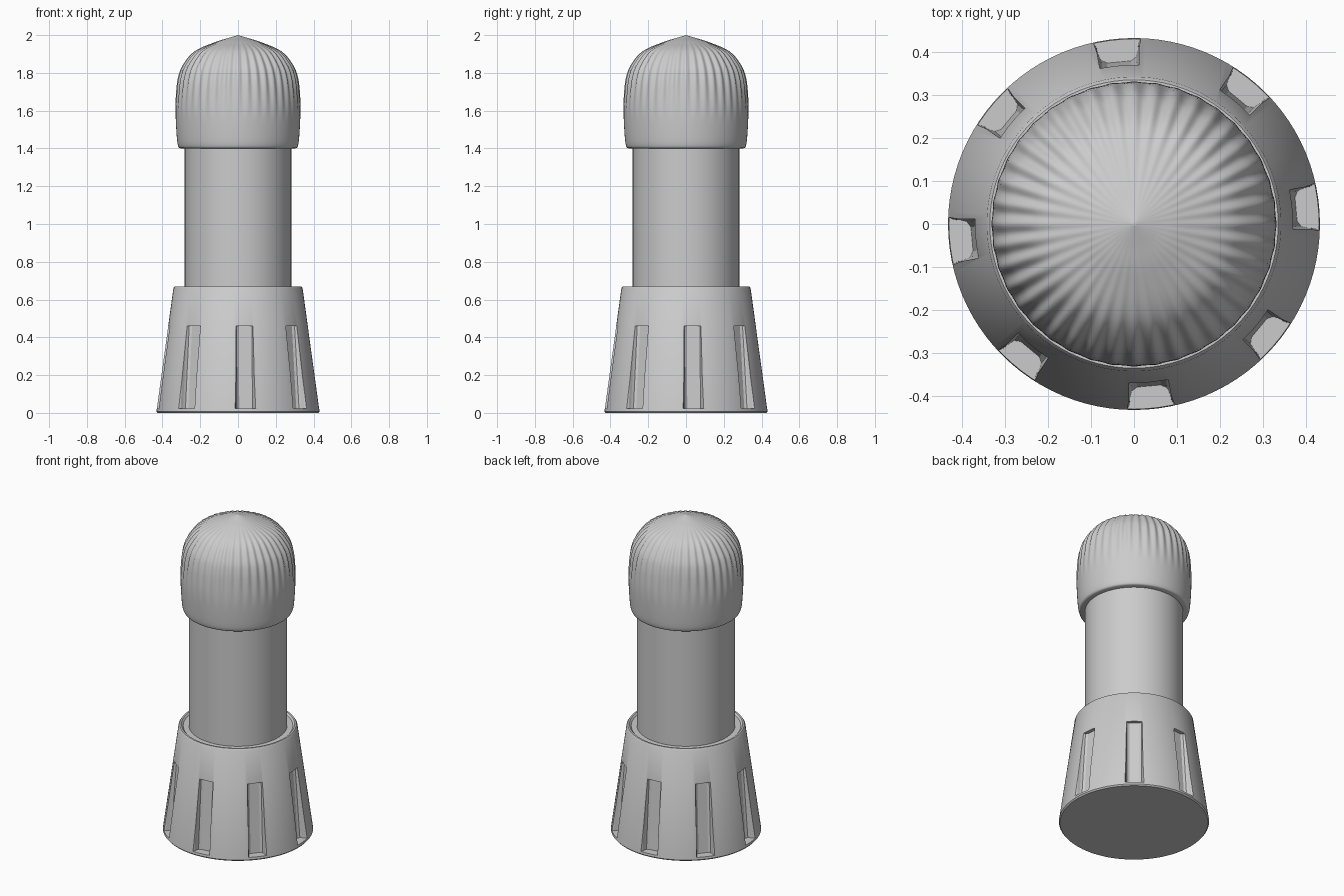
import bpy, bmesh
from math import sin, cos, pi, radians
from mathutils import Vector

if "Cube" in bpy.data.objects:
    bpy.data.objects.remove(bpy.data.objects["Cube"])


def finish(name, bm):
    bmesh.ops.remove_doubles(bm, verts=bm.verts, dist=1e-5)
    bmesh.ops.recalc_face_normals(bm, faces=bm.faces)
    me = bpy.data.meshes.new(name)
    bm.to_mesh(me)
    bm.free()
    ob = bpy.data.objects.new(name, me)
    bpy.context.collection.objects.link(ob)
    return ob


def smooth(ob, angle=30):
    bpy.ops.object.select_all(action='DESELECT')
    bpy.context.view_layer.objects.active = ob
    ob.select_set(True)
    bpy.ops.object.shade_smooth_by_angle(angle=radians(angle))


def lathe(name, profile, seg, ripple=lambda a, r, z: 0.0):
    """Revolve (r, z) points about z; r = 0 ends close into a pole."""
    bm = bmesh.new()
    rings = []
    for r, z in profile:
        if r == 0:
            rings.append([bm.verts.new((0, 0, z))] * seg)
            continue
        ring = []
        for i in range(seg):
            a = 2 * pi * i / seg
            q = r + ripple(a, r, z)
            ring.append(bm.verts.new((q * cos(a), q * sin(a), z)))
        rings.append(ring)
    for lo, hi in zip(rings, rings[1:]):
        for i in range(seg):
            j = (i + 1) % seg
            quad = list(dict.fromkeys((lo[i], lo[j], hi[j], hi[i])))
            bm.faces.new(quad)
    return finish(name, bm)


def catmull(pts, n=5):
    p = [Vector(q) for q in pts]
    p = [p[0]] + p + [p[-1]]
    out = []
    for a, b, c, d in zip(p, p[1:], p[2:], p[3:]):
        for k in range(n):
            t = k / n
            v = 0.5 * (2 * b + (c - a) * t + (2 * a - 5 * b + 4 * c - d) * t * t
                       + (3 * b - a - 3 * c + d) * t ** 3)
            out.append((v.x, v.y))
    return out + [tuple(pts[-1])]


# Tapered base with a thin rim around the stem
base = lathe("base", [(0, 0), (0.425, 0), (0.432, 0.008), (0.431, 0.015),
                      (0.342, 0.66), (0.335, 0.67), (0.325, 0.67),
                      (0.315, 0.66), (0, 0.66)], 96)

# Eight grip grooves cut into the base
section = [(0.028, 0), (0.041, 0.008), (0.046, 0.022), (0.049, 0.038),
           (0.056, 0.05), (0.062, 0.058), (0.062, 0.12)]
outline = [(-w, d) for w, d in reversed(section)] + section
bm = bmesh.new()
for k in range(8):
    a = radians(5.3 + 45 * k)
    radial, side = Vector((cos(a), sin(a), 0)), Vector((-sin(a), cos(a), 0))
    rows = [[bm.verts.new(radial * (floor + d) + side * w + Vector((0, 0, z)))
             for w, d in outline] for floor, z in ((0.378, 0.022), (0.347, 0.46))]
    n = len(outline)
    for i in range(n):
        j = (i + 1) % n
        bm.faces.new((rows[0][i], rows[0][j], rows[1][j], rows[1][i]))
    bm.faces.new(rows[0])
    bm.faces.new(rows[1])
cutter = finish("groove_cutter", bm)
cutter.hide_render = True
cutter.hide_set(True)
cut = base.modifiers.new("grooves", 'BOOLEAN')
cut.operation = 'DIFFERENCE'
cut.solver = 'EXACT'
cut.object = cutter
smooth(base, 35)

# Plain cylindrical stem
stem = lathe("stem", [(0, 0.64), (0.282, 0.64), (0.282, 1.42), (0, 1.42)], 96)
smooth(stem)

# Domed cap with fine flutes fading toward the skirt and the tip
dome = catmull([(0.302, 1.4), (0.316, 1.41), (0.324, 1.46), (0.330, 1.58),
                (0.326, 1.68), (0.314, 1.77), (0.288, 1.84), (0.225, 1.915),
                (0.12, 1.963), (0.05, 1.985), (0, 2.0)])


def flutes(a, r, z):
    low = min(1, max(0, (z - 1.55) / 0.22))
    tip = min(1, r / 0.25)
    return 0.005 * low * tip * tip * cos(40 * a)


cap = lathe("cap", [(0, 1.4)] + dome, 320, flutes)
smooth(cap, 50)
